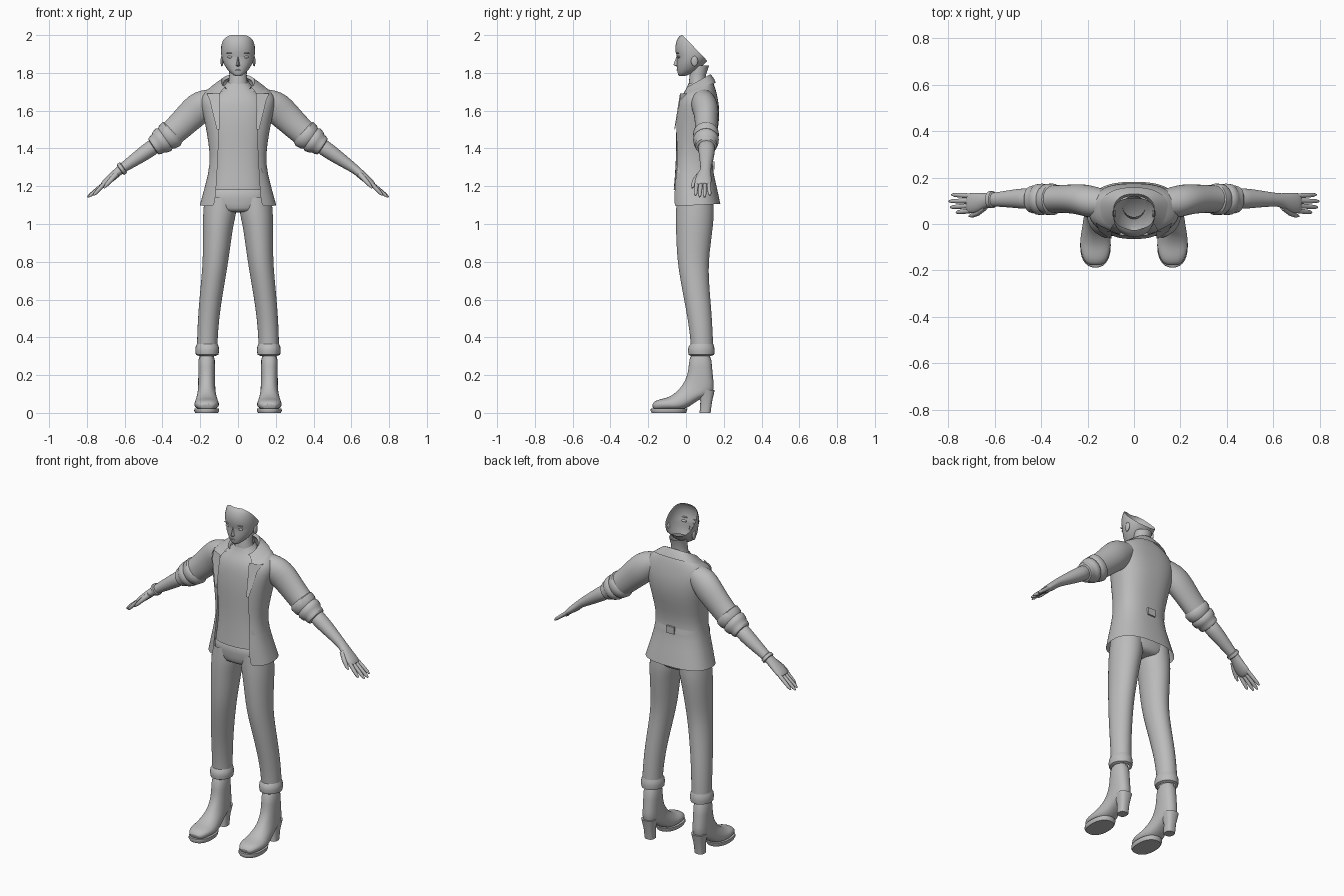
import bpy, bmesh, math
from mathutils import Vector as V

grey = bpy.data.materials.new("plain_grey")
grey.diffuse_color = (0.5, 0.5, 0.5, 1)


def make(name, bm, mirror=False, sub=0):
    bmesh.ops.recalc_face_normals(bm, faces=bm.faces[:])
    me = bpy.data.meshes.new(name)
    bm.to_mesh(me)
    bm.free()
    me.materials.append(grey)
    ob = bpy.data.objects.new(name, me)
    bpy.context.collection.objects.link(ob)
    if mirror:
        ob.modifiers.new("mirror", 'MIRROR').use_mirror_merge = False
    if sub:
        ob.modifiers.new("smooth", 'SUBSURF').levels = sub
        ob.modifiers["smooth"].render_levels = sub
    bpy.context.view_layer.objects.active = ob
    ob.select_set(True)
    bpy.ops.object.shade_smooth_by_angle(angle=math.radians(50))
    ob.select_set(False)
    return ob


def loft(rings, n=24, power=2.0, caps=False, tilts=None, gaps=None, back=False):
    """Skin through rings (centre, half axis u, half axis v); gaps leave the front open."""
    bm = bmesh.new()
    rows = []
    is_open = bool(gaps) or back
    for k, (c, u, v) in enumerate(rings):
        g = math.asin(min(1, gaps[k] / u.length) ** (power / 2)) if gaps else 0
        row = []
        for i in range(n):
            a = -math.pi / 2 + 2 * math.pi * i / n
            if gaps:
                a = -math.pi / 2 + g + (2 * math.pi - 2 * g) * i / (n - 1)
            if back:
                a = math.pi * i / (n - 1)
            f = lambda t: math.copysign(abs(t) ** (2 / power), t)
            p = c + u * f(math.cos(a)) + v * f(math.sin(a))
            if tilts:
                p.z += tilts[k] * (p.y - 0.055)
            row.append(bm.verts.new(p))
        rows.append(row)
    for r, s in zip(rows, rows[1:]):
        for i in range(n - 1 if is_open else n):
            j = (i + 1) % n
            bm.faces.new((r[i], r[j], s[j], s[i]))
    if caps:
        bm.faces.new(rows[0][::-1])
        bm.faces.new(rows[-1])
    return bm


def flat(z, hw, y0, y1, cx=0.0):
    """Level ring."""
    return V((cx, (y0 + y1) / 2, z)), V((hw, 0, 0)), V((0, (y1 - y0) / 2, 0))


def limb(pts):
    """Rings square to a path in x-z; each point is x, y, z, half width in y, half thickness."""
    out = []
    for i, (x, y, z, ry, rp) in enumerate(pts):
        a, b = pts[max(0, i - 1)], pts[min(len(pts) - 1, i + 1)]
        d = V((b[0] - a[0], 0, b[2] - a[2])).normalized()
        out.append((V((x, y, z)), V((0, ry, 0)), V((-d.z, 0, d.x)) * rp))
    return out


def plate(name, pts, mirror=True):
    bm = bmesh.new()
    bm.faces.new([bm.verts.new(p) for p in pts])
    return make(name, bm, mirror)


# Jacket body with open front
body = [(1.10, .203, -.078, .182), (1.20, .175, -.08, .163), (1.32, .145, -.066, .132),
        (1.42, .155, -.066, .15), (1.52, .172, -.066, .174), (1.60, .19, -.058, .178),
        (1.66, .203, -.042, .17), (1.705, .175, -.025, .155), (1.725, .12, -.01, .138),
        (1.738, .08, -.005, .122)]
make("jacket_body", loft([flat(*r) for r in body], 33, 2.5,
     tilts=[.05, 0, 0, 0, 0, 0, 0, .2, .45, .6],
     gaps=[.122, .115, .108, .103, .1, .1, .1, .098, .085, .06]), sub=1)

# Collar folded down around the neck, and lapels
collar = [(1.738, .078, -.005, .12), (1.752, .088, -.015, .13), (1.728, .125, -.028, .148),
          (1.712, .15, -.036, .158)]
make("collar", loft([flat(*r) for r in collar], 33, 2.3, tilts=[.6, .55, .45, .35],
     gaps=[.06, .068, .092, .105]))
plate("lapel", [(.095, -.032, 1.69), (.165, .005, 1.69), (.15, -.03, 1.655),
                (.112, -.058, 1.5), (.098, -.062, 1.5)])
plate("pocket_flap", [(.12, -.045, 1.30), (.152, .0, 1.28), (.156, .0, 1.255), (.125, -.05, 1.275)])

# Half belt and buckle at the back
belt = [(1.295, .152, -.07, .145), (1.325, .15, -.07, .14)]
make("back_belt", loft([flat(*r) for r in belt], 21, 2.5, back=True))
bm = bmesh.new()
bmesh.ops.create_cube(bm, size=1)
for v in bm.verts:
    v.co = V((v.co.x * .05, v.co.y * .012 + .146, v.co.z * .042 + 1.31))
make("belt_buckle", bm)

# Shirt
shirt = [(1.18, .15, -.066, .13), (1.32, .132, -.054, .12), (1.42, .143, -.053, .135),
         (1.52, .158, -.053, .155), (1.60, .165, -.046, .158), (1.66, .15, -.034, .15),
         (1.70, .11, -.014, .135), (1.73, .07, .004, .115), (1.755, .055, .012, .11)]
make("shirt", loft([flat(*r) for r in shirt], 24, 2.4, tilts=[0] * 6 + [.1, .2, .3]), sub=1)

# Trousers
make("trouser_hips", loft([flat(1.06, .10, -.04, .125), flat(1.08, .15, -.05, .145),
     flat(1.13, .178, -.056, .152), flat(1.22, .155, -.06, .135)], 24, 2.3, caps=True), sub=1)
leg = [(1.14, .086, -.05, .145, .092), (1.06, .09, -.055, .15, .096), (1.0, .082, -.055, .145, .105),
       (.9, .075, -.052, .133, .112), (.8, .068, -.046, .12, .119), (.7, .064, -.03, .122, .132),
       (.6, .06, -.011, .13, .145), (.5, .057, .008, .138, .156), (.4, .055, .022, .143, .162),
       (.34, .055, .025, .145, .163)]
make("trouser_leg", loft([flat(*r) for r in leg], 20), True, 1)
cuff = [(.365, .054, .024, .144, .163), (.35, .061, .014, .149, .163), (.33, .063, .01, .152, .163),
        (.308, .06, .014, .149, .163), (.302, .045, .025, .135, .163)]
make("trouser_cuff", loft([flat(*r) for r in cuff], 24), True)

# Heeled boots: rings given by a front/top point and a back/bottom point in y, z
boot = [(.02, .33, .135, .33, .045), (.014, .24, .138, .23, .044), (.005, .19, .148, .16, .045),
        (-.02, .145, .15, .1, .046), (-.05, .11, .09, .085, .05), (-.08, .09, .035, .045, .058),
        (-.105, .079, -.01, .016, .065), (-.135, .073, -.075, .014, .067),
        (-.165, .064, -.14, .014, .053), (-.182, .045, -.172, .014, .032)]
rings = [(V((.166, (a + c) / 2, (b + d) / 2)), V((w, 0, 0)), V((0, (c - a) / 2, (d - b) / 2)))
         for a, b, c, d, w in boot]
make("boot", loft(rings, 24, 2.3, caps=True), True, 1)
make("boot_heel", loft([flat(0, .028, .072, .13, .166), flat(.06, .03, .076, .138, .166),
     flat(.12, .042, .06, .152, .166)], 20, 2.8, caps=True), True)
make("boot_sole", loft([flat(0, .06, -.182, .0, .166), flat(.012, .066, -.188, .005, .166),
     flat(.024, .065, -.186, .008, .166)], 28, 2.3, caps=True), True)

# Sleeves with rolled cuffs
sleeve = [(.13, .09, 1.66, .06, .06), (.185, .095, 1.632, .072, .084), (.23, .107, 1.594, .067, .084),
          (.28, .108, 1.545, .062, .077), (.33, .108, 1.497, .06, .072), (.365, .107, 1.468, .06, .07)]
make("sleeve", loft(limb(sleeve), 20), True, 1)
roll = [(.34, .106, 1.487, .056, .066), (.35, .106, 1.478, .068, .078), (.375, .106, 1.46, .067, .074),
        (.385, .106, 1.453, .06, .066), (.395, .106, 1.446, .068, .072), (.415, .106, 1.432, .066, .066),
        (.425, .106, 1.425, .057, .056), (.435, .106, 1.418, .06, .056), (.447, .106, 1.41, .055, .05),
        (.45, .106, 1.408, .042, .038)]
make("sleeve_roll", loft(limb(roll), 24), True)

# Forearms, palms, fingers
arm = [(.42, .108, 1.43, .046, .044), (.48, .11, 1.386, .045, .042), (.55, .108, 1.338, .036, .034),
       (.61, .105, 1.297, .029, .026), (.635, .102, 1.277, .03, .023), (.665, .093, 1.25, .042, .023),
       (.70, .09, 1.22, .045, .019), (.722, .09, 1.203, .042, .014)]
make("forearm_and_palm", loft(limb(arm), 20, caps=True), True, 1)
for name, y0, y1, x, z in (("index", .057, .05, .765, 1.152), ("middle", .079, .072, .79, 1.144),
                           ("ring", .1, .098, .797, 1.142), ("little", .121, .126, .785, 1.152)):
    f = [(.705 + (x - .705) * t, y0 + (y1 - y0) * t, 1.216 + (z - 1.216) * t, r, r)
         for t, r in ((0, .011), (.5, .0105), (.85, .009), (1, .004))]
    make(name + "_finger", loft(limb(f), 10, caps=True), True)
thumb = [(.64, .075, 1.268, .016, .016), (.67, .05, 1.236, .014, .013), (.695, .038, 1.208, .011, .01),
         (.71, .034, 1.19, .004, .004)]
make("thumb", loft(limb(thumb), 10, caps=True), True)

# Bracelet on one wrist only
band = [(-.605, .105, 1.30, .03, .028), (-.608, .105, 1.298, .037, .034),
        (-.622, .105, 1.288, .037, .034), (-.625, .105, 1.286, .03, .027)]
make("bracelet", loft(limb(band), 20))

# Neck
make("neck", loft([flat(1.70, .065, .01, .12), flat(1.75, .05, .015, .107), flat(1.79, .046, .02, .106),
     flat(1.84, .05, .03, .122)], 20))

# Head shell, sliced open along a slope behind the brow
head = [(1.783, .012, -.036, -.01), (1.788, .024, -.041, .01), (1.80, .04, -.044, .035),
        (1.82, .058, -.047, .07), (1.85, .076, -.049, .1), (1.875, .085, -.047, .122),
        (1.89, .088, -.049, .13), (1.91, .09, -.055, .14), (1.945, .089, -.056, .14),
        (1.975, .083, -.048, .13), (1.99, .077, -.038, .12), (2.0, .07, -.026, .11)]
bm = loft([flat(*r) for r in head], 32, 2.15)
bm.faces.new([v for v in bm.verts if v.co.z < 1.784])
bmesh.ops.bisect_plane(bm, geom=bm.verts[:] + bm.edges[:] + bm.faces[:], plane_co=(0, -.018, 2.0),
                       plane_no=(0, .72, .69), clear_outer=True)
make("head", bm)


def blob(name, centre, size, mirror=True):
    b = bmesh.new()
    bmesh.ops.create_uvsphere(b, u_segments=14, v_segments=8, radius=1)
    for v in b.verts:
        v.co = V(centre) + V([a * s for a, s in zip(v.co, size)])
    make(name, b, mirror)


# Face details
blob("eye", (.04, -.037, 1.884), (.018, .007, .007))
blob("eyebrow", (.042, -.043, 1.905), (.021, .007, .003))
blob("ear", (.085, .045, 1.862), (.008, .018, .028))
blob("lips", (0, -.045, 1.815), (.014, .005, .003), False)
bm = bmesh.new()
tip, top, l, r, low = [bm.verts.new(p) for p in ((0, -.067, 1.842), (0, -.049, 1.89),
                       (-.012, -.045, 1.838), (.012, -.045, 1.838), (0, -.046, 1.832))]
for f in ((tip, top, l), (top, tip, r), (tip, l, low), (r, tip, low)):
    bm.faces.new(f)
make("nose", bm)
